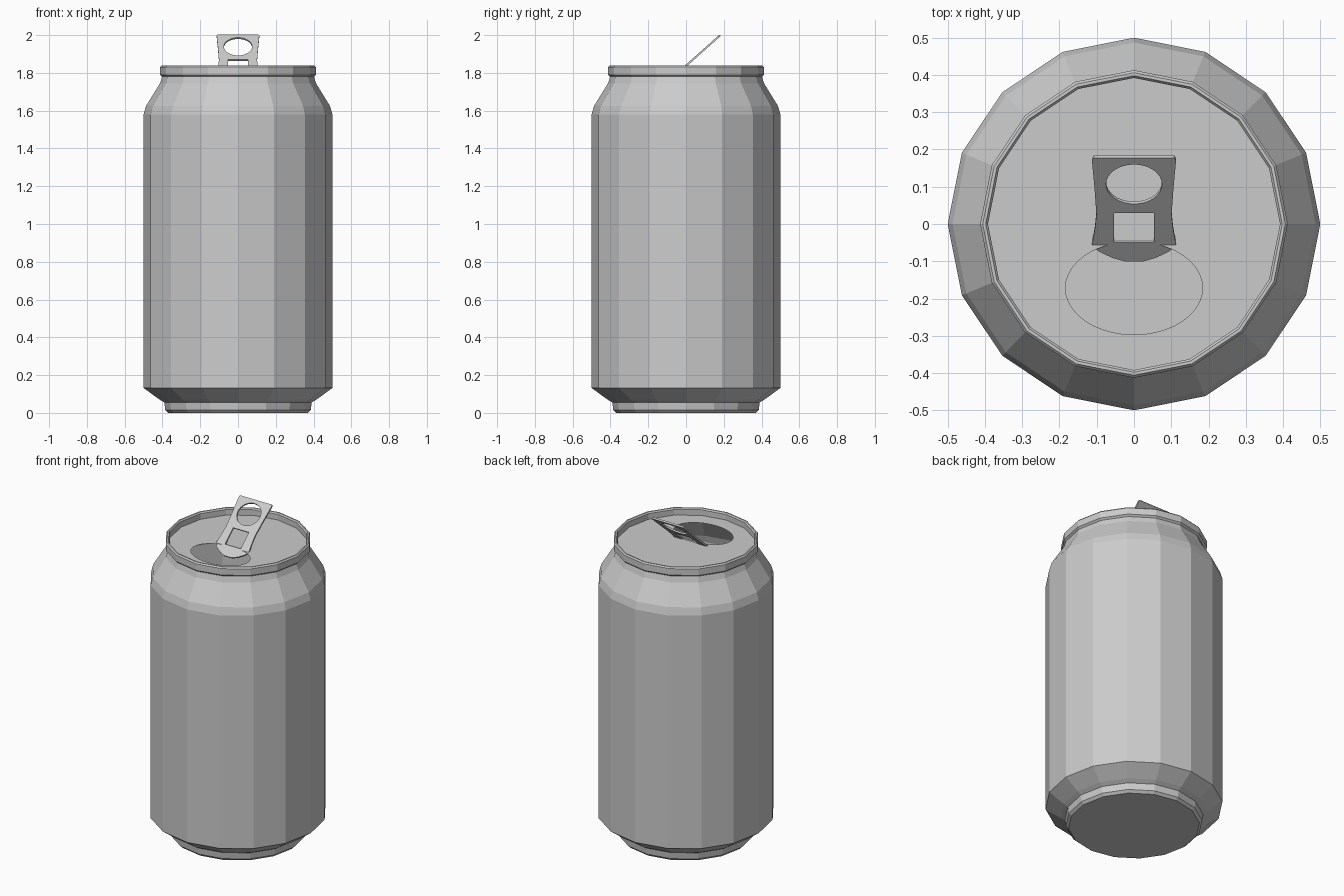
import bpy, bmesh
from math import cos, sin, pi, atan

if "Cube" in bpy.data.objects:
    bpy.data.objects.remove(bpy.data.objects["Cube"])

SIDES = 16
LID_Z = 1.795


def ring(rx, ry, n, cx=0, cy=0):
    return [(cx + rx * cos(2 * pi * i / n), cy + ry * sin(2 * pi * i / n)) for i in range(n)]


def lathe(name, profile):
    """Flat-shaded surface of revolution, closed at the first ring."""
    bm = bmesh.new()
    loops = [[bm.verts.new((x, y, z)) for x, y in ring(r, r, SIDES)] for r, z in profile]
    for a, b in zip(loops, loops[1:]):
        for i in range(SIDES):
            j = (i + 1) % SIDES
            bm.faces.new((a[i], a[j], b[j], b[i]))
    bm.faces.new(loops[0][::-1])
    me = bpy.data.meshes.new(name)
    bm.to_mesh(me)
    bm.free()
    ob = bpy.data.objects.new(name, me)
    bpy.context.collection.objects.link(ob)
    return ob


def plate(name, outlines, extrude, loc, tilt=0.0):
    """Flat plate from closed outlines; inner outlines become holes."""
    cu = bpy.data.curves.new(name + "_outline", 'CURVE')
    cu.dimensions = '2D'
    cu.fill_mode = 'BOTH'
    cu.extrude = extrude
    for pts in outlines:
        sp = cu.splines.new('POLY')
        sp.points.add(len(pts) - 1)
        for p, (x, y) in zip(sp.points, pts):
            p.co = (x, y, 0, 1)
        sp.use_cyclic_u = True
    tmp = bpy.data.objects.new(name + "_outline", cu)
    bpy.context.collection.objects.link(tmp)
    bpy.context.view_layer.update()
    dg = bpy.context.evaluated_depsgraph_get()
    me = bpy.data.meshes.new_from_object(tmp.evaluated_get(dg))
    bpy.data.objects.remove(tmp)
    for f in me.polygons:
        f.use_smooth = False
    ob = bpy.data.objects.new(name, me)
    ob.location = loc
    ob.rotation_euler = (tilt, 0, 0)
    bpy.context.collection.objects.link(ob)
    return ob


# can wall: foot, straight side, shoulder, neck, rolled rim, inner lip
lathe("can_body", [
    (0.37, 0), (0.385, 0.015), (0.39, 0.055), (0.415, 0.07), (0.5, 0.132),
    (0.5, 1.58), (0.487, 1.625), (0.413, 1.745), (0.402, 1.78),
    (0.413, 1.79), (0.413, 1.83), (0.406, 1.838), (0.398, 1.838), (0.392, 1.83), (0.392, LID_Z)])

# lid with drinking hole
plate("lid", [ring(0.392, 0.392, SIDES), ring(0.184, 0.125, 40, 0, -0.172)], 0, (0, 0, LID_Z))

# raised pull tab; half outline given as seen from above, then mirrored
slope = 0.89
stretch = (1 + slope * slope) ** 0.5
half = [(0.108, 0.18), (0.113, 0.174), (0.106, 0.10), (0.101, 0.03), (0.105, -0.01),
        (0.113, -0.055), (0.095, -0.07), (0.06, -0.087), (0.025, -0.097)]
outline = half + [(-x, y) for x, y in reversed(half)]
finger = ring(0.075, 0.053, 32, 0, 0.11)
window = [(-0.054, -0.047), (0.054, -0.047), (0.054, 0.033), (-0.054, 0.033)]
tab = [[(x, y * stretch) for x, y in pts] for pts in (outline, finger, window)]
plate("pull_tab", tab, 0.005, (0, 0, 1.838), atan(slope))
